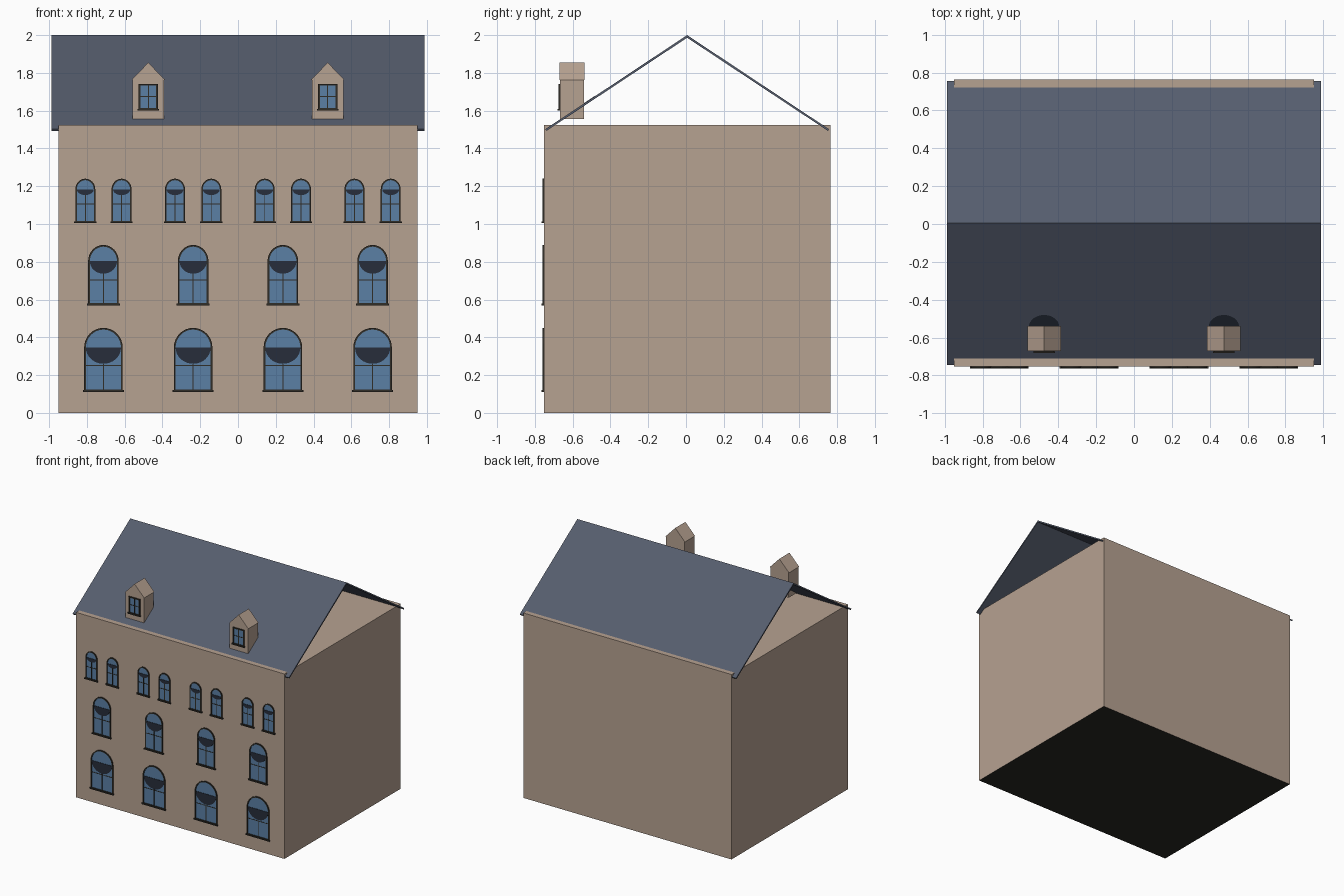
import bpy, bmesh, math
from mathutils import Vector

if "Cube" in bpy.data.objects:
    bpy.data.objects.remove(bpy.data.objects["Cube"])


def material(name, rgb):
    m = bpy.data.materials.new(name)
    m.diffuse_color = (*rgb, 1)
    m.use_nodes = True
    m.node_tree.nodes["Principled BSDF"].inputs["Base Color"].default_value = m.diffuse_color
    return m


WALL = material("warm stone", (0.47, 0.36, 0.285))
ROOF = material("slate roof", (0.092, 0.11, 0.155))
GLASS = material("blue glass", (0.105, 0.215, 0.375))
FRAME = material("dark frame", (0.029, 0.026, 0.02))
SHADE = material("dark shade", (0.02, 0.027, 0.043))
BASE = material("dark underside", (0.02, 0.02, 0.016))

YC = 0.006          # centre of the house in depth
FRONT = -0.752      # front wall plane


def finish(name, bm, mat):
    bmesh.ops.recalc_face_normals(bm, faces=bm.faces[:])
    me = bpy.data.meshes.new(name)
    bm.to_mesh(me)
    bm.free()
    me.materials.append(mat)
    ob = bpy.data.objects.new(name, me)
    bpy.context.collection.objects.link(ob)
    return ob


def prism(name, pts, vec, mat):
    """Closed 3D outline extruded along a vector."""
    bm = bmesh.new()
    a = [bm.verts.new(p) for p in pts]
    b = [bm.verts.new(Vector(p) + Vector(vec)) for p in pts]
    n = len(a)
    bm.faces.new(a)
    bm.faces.new(b[::-1])
    for i in range(n):
        j = (i + 1) % n
        bm.faces.new((a[i], a[j], b[j], b[i]))
    return finish(name, bm, mat)


def box(name, x0, x1, y0, y1, z0, z1, mat):
    return prism(name, [(x0, y0, z0), (x1, y0, z0), (x1, y0, z1), (x0, y0, z1)],
                 (0, y1 - y0, 0), mat)


def arch(x, r, z0, spring, rise, n=16):
    """Window outline: square foot, round head (rise 0 gives a flat head)."""
    pts = [(x - r, z0), (x + r, z0)]
    if rise == 0:
        return pts + [(x + r, spring), (x - r, spring)]
    return pts + [(x + r * math.cos(math.pi * i / n),
                   spring + rise * math.sin(math.pi * i / n)) for i in range(n + 1)]


def ring(name, outer, inner, y0, y1, mat):
    """Frame between two outlines with equal point counts."""
    bm = bmesh.new()
    o0, o1, i0, i1 = [[bm.verts.new((p[0], y, p[1])) for p in pts]
                      for pts, y in ((outer, y0), (outer, y1), (inner, y0), (inner, y1))]
    n = len(outer)
    for i in range(n):
        j = (i + 1) % n
        for a, b in ((o0, o1), (o1, i1), (i1, i0), (i0, o0)):
            bm.faces.new((a[i], a[j], b[j], b[i]))
    return finish(name, bm, mat)


def window(name, x, r, z0, spring, rise, transom, y, t=0.009, shade=0.0):
    """Glass, frame, glazing bars, sill and the dark half-round shade."""
    ri = r - t
    inner_rise = max(rise - t, 0)
    top = spring if rise else spring - t
    prism(name + "_glass", [(px, y - 0.002, pz) for px, pz in arch(x, ri, z0, top, inner_rise)],
          (0, 0.003, 0), GLASS)
    ring(name + "_frame", arch(x, r, z0, spring, rise),
         arch(x, ri, z0 + t, top, inner_rise), y - 0.008, y + 0.001, FRAME)
    box(name + "_mullion", x - 0.0025, x + 0.0025, y - 0.004, y, z0,
        spring - shade, FRAME)
    box(name + "_transom", x - ri, x + ri, y - 0.004, y, transom - 0.0025,
        transom + 0.0025, FRAME)
    box(name + "_sill", x - r - 0.006, x + r + 0.006, y - 0.013, y, z0 - 0.004, z0 + 0.006, FRAME)
    if shade:
        pts = [(x + ri * math.cos(math.pi * i / 16), y - 0.005,
                spring - shade * math.sin(math.pi * i / 16)) for i in range(17)]
        prism(name + "_shade", pts, (0, 0.004, 0), SHADE)


# House body, with a dark underside
body = box("house_body", -0.95, 0.95, FRONT, 0.764, 0, 1.525, WALL)
body.data.materials.append(BASE)
for f in body.data.polygons:
    f.material_index = 1 if f.normal.z < -0.5 else 0

# Thin folded roof, open at the gables
prism("roof", [(-0.987, YC + y, z) for y, z in (
    (-0.751, 1.502), (0, 2.0), (0.751, 1.502), (0.745, 1.493), (0, 1.986), (-0.745, 1.493))],
    (1.974, 0, 0), ROOF)

# Three rows of arched windows
for i, cx in enumerate((-0.7125, -0.2375, 0.2375, 0.7125)):
    window(f"lower_window_{i}", cx, 0.102, 0.115, 0.346, 0.104, 0.25, FRONT, shade=0.086)
    window(f"middle_window_{i}", cx, 0.081, 0.572, 0.803, 0.086, 0.703, FRONT, shade=0.066)
    for side in (-1, 1):
        window(f"upper_window_{i}_{'left' if side < 0 else 'right'}", cx + side * 0.096,
               0.053, 1.008, 1.183, 0.057, 1.107, FRONT, t=0.008, shade=0.03)

# Dormers with gabled tops, a window, and the dark half-round patch behind
for i, cx in enumerate((-0.475, 0.475)):
    w = 0.084
    box(f"dormer_{i}", cx - w, cx + w, -0.668, -0.54, 1.556, 1.765, WALL)
    prism(f"dormer_gable_{i}", [(cx - 0.088, -0.67, 1.763), (cx + 0.088, -0.67, 1.763),
                                (cx, -0.67, 1.855)], (0, 0.132, 0), WALL)
    window(f"dormer_window_{i}", cx, 0.051, 1.604, 1.742, 0, 1.675, -0.668)
    patch = []
    for k in range(17):
        a = math.pi * k / 16
        y = -0.543 + 0.062 * math.sin(a)
        patch.append((cx + 0.08 * math.cos(a), y, 2.0 - (YC - y) * 0.6631 + 0.002))
    prism(f"dormer_back_patch_{i}", patch, (0, 0, -0.004), SHADE)
